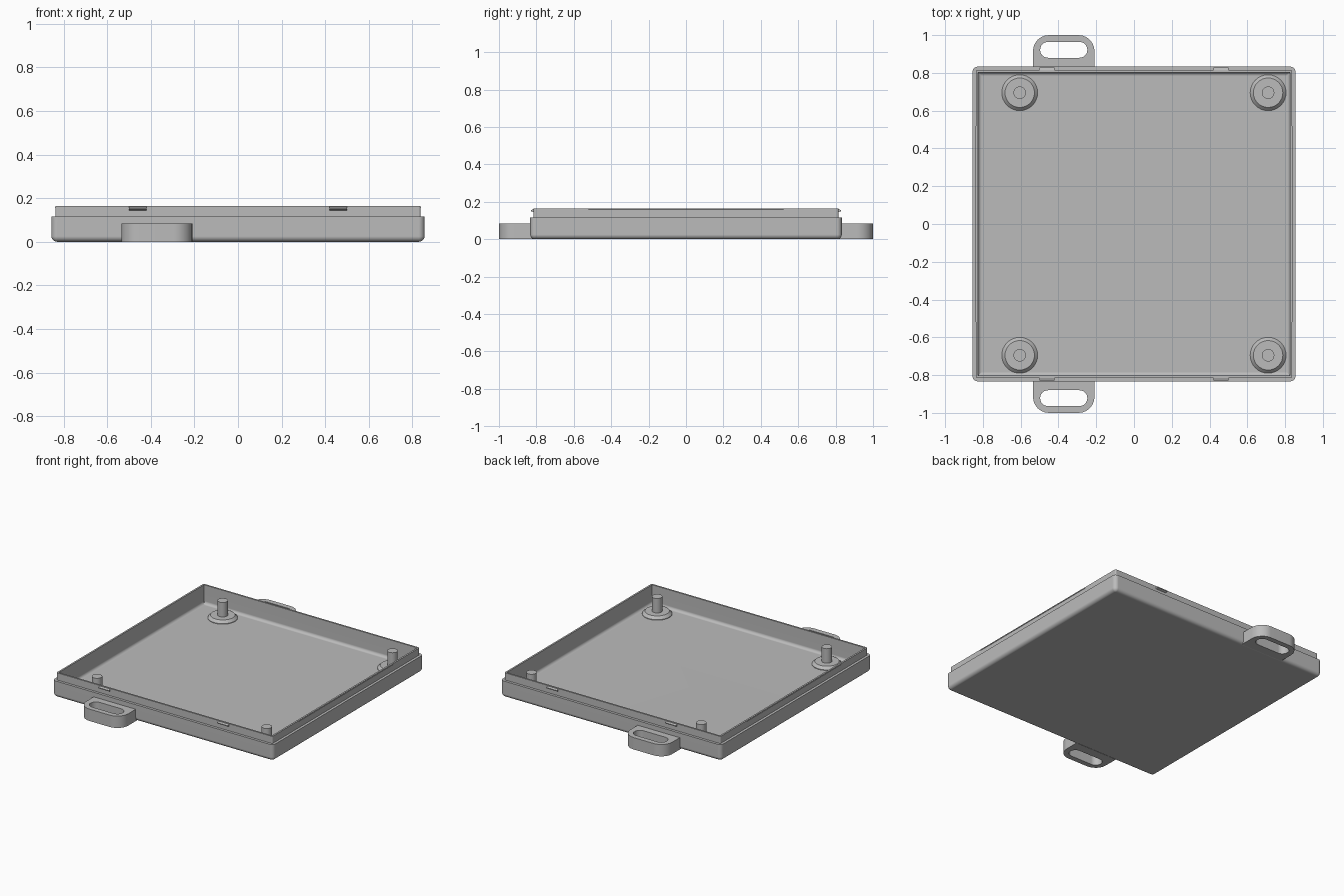
import bpy, bmesh, math

cube = bpy.data.objects.get("Cube")
if cube:
    bpy.data.objects.remove(cube, do_unlink=True)

grey = bpy.data.materials.new("plain grey")
grey.use_nodes = True
colour = (0.5, 0.5, 0.5, 1)
grey.diffuse_color = colour
grey.node_tree.nodes["Principled BSDF"].inputs["Base Color"].default_value = colour


def rounded_rect(cx, cy, hx, hy, radii, z, seg=6):
    """Ring of points, one radius per corner, counter-clockwise from +x +y."""
    pts = []
    for i, (sx, sy) in enumerate(((1, 1), (-1, 1), (-1, -1), (1, -1))):
        r = radii[i]
        for k in range(seg + 1):
            a = math.pi / 2 * (i + k / seg)
            pts.append((cx + sx * (hx - r) + r * math.cos(a),
                        cy + sy * (hy - r) + r * math.sin(a), z))
    return pts


def circle(cx, cy, r, z, n=32):
    return [(cx + r * math.cos(2 * math.pi * k / n),
             cy + r * math.sin(2 * math.pi * k / n), z) for k in range(n)]


def loft(name, rings, cyclic=False):
    """Skin consecutive rings, then cap the ends or join them."""
    bm = bmesh.new()
    loops = [[bm.verts.new(p) for p in ring] for ring in rings]
    n = len(loops[0])
    pairs = list(zip(loops, loops[1:]))
    if cyclic:
        pairs.append((loops[-1], loops[0]))
    else:
        bm.faces.new(loops[0])
        bm.faces.new(loops[-1])
    for a, b in pairs:
        for k in range(n):
            j = (k + 1) % n
            bm.faces.new((a[k], a[j], b[j], b[k]))
    bmesh.ops.recalc_face_normals(bm, faces=bm.faces)
    mesh = bpy.data.meshes.new(name)
    bm.to_mesh(mesh)
    bm.free()
    mesh.materials.append(grey)
    obj = bpy.data.objects.new(name, mesh)
    bpy.context.collection.objects.link(obj)
    bpy.ops.object.select_all(action="DESELECT")
    obj.select_set(True)
    bpy.context.view_layer.objects.active = obj
    bpy.ops.object.shade_smooth_by_angle(angle=math.radians(35))
    mod = obj.modifiers.new("flat faces", "WEIGHTED_NORMAL")
    mod.keep_sharp = True
    return obj


def arc(ci, cz, r, start, end, n=5):
    """Quarter-round profile points as (inset, height)."""
    return [(ci + r * math.cos(math.radians(start + (end - start) * k / n)),
             cz + r * math.sin(math.radians(start + (end - start) * k / n)))
            for k in range(n + 1)]


# Tray: rounded bottom edge, stepped lip, filleted cavity
HX, HY, TOP, FLOOR = 0.855, 0.833, 0.165, 0.033
profile = arc(0.025, 0.025, 0.025, 270, 180)
profile += [(0, 0.115), (0.018, 0.115), (0.018, TOP), (0.03, TOP)]
profile += arc(0.05, FLOOR + 0.02, 0.02, 180, 270)
loft("tray", [rounded_rect(0, 0, HX - i, HY - i, [max(0.027 - i, 0.004)] * 4, z)
              for i, z in profile])

# Corner posts standing on raised bosses
post_profile = [(0.095, FLOOR - 0.01), (0.095, FLOOR + 0.004), (0.078, FLOOR + 0.022),
                (0.033, FLOOR + 0.022), (0.033, 0.156)]
for side, x in (("right", -0.605), ("left", 0.71)):
    for end, y in (("front", -0.695), ("back", 0.695)):
        loft(f"post_{end}_{side}", [circle(x, y, r, z) for r, z in post_profile])

for end, s in (("front", -1), ("back", 1)):
    # Slotted strap handle
    x, outer_r, slot_r = -0.372, (0.085, 0.085, 0.0005, 0.0005), (0.0415,) * 4
    rings = [rounded_rect(x, 0.908, 0.163, 0.092, outer_r, 0.0),
             rounded_rect(x, 0.908, 0.163, 0.092, outer_r, 0.083),
             rounded_rect(x, 0.922, 0.125, 0.042, slot_r, 0.083),
             rounded_rect(x, 0.922, 0.125, 0.042, slot_r, 0.0)]
    loft(f"handle_{end}", [[(px, s * py, pz) for px, py, pz in ring] for ring in rings],
         cyclic=True)

    # Wedge-shaped snap tabs on the lip
    for side, x in (("right", -0.46), ("left", 0.46)):
        wedge = [(0.81, 0.142), (0.829, 0.15), (0.829, 0.156), (0.81, 0.163)]
        loft(f"snap_tab_{end}_{side}",
             [[(x + d, s * y, z) for y, z in wedge] for d in (-0.04, 0.04)])

# Fine ridges along the side lips
for side, s in (("right", -1), ("left", 1)):
    ridge = [(0.83, 0.154), (0.839, 0.157), (0.839, 0.16), (0.83, 0.163)]
    loft(f"lip_ridge_{side}", [[(s * x, y, z) for x, z in ridge] for y in (-0.52, 0.52)])
